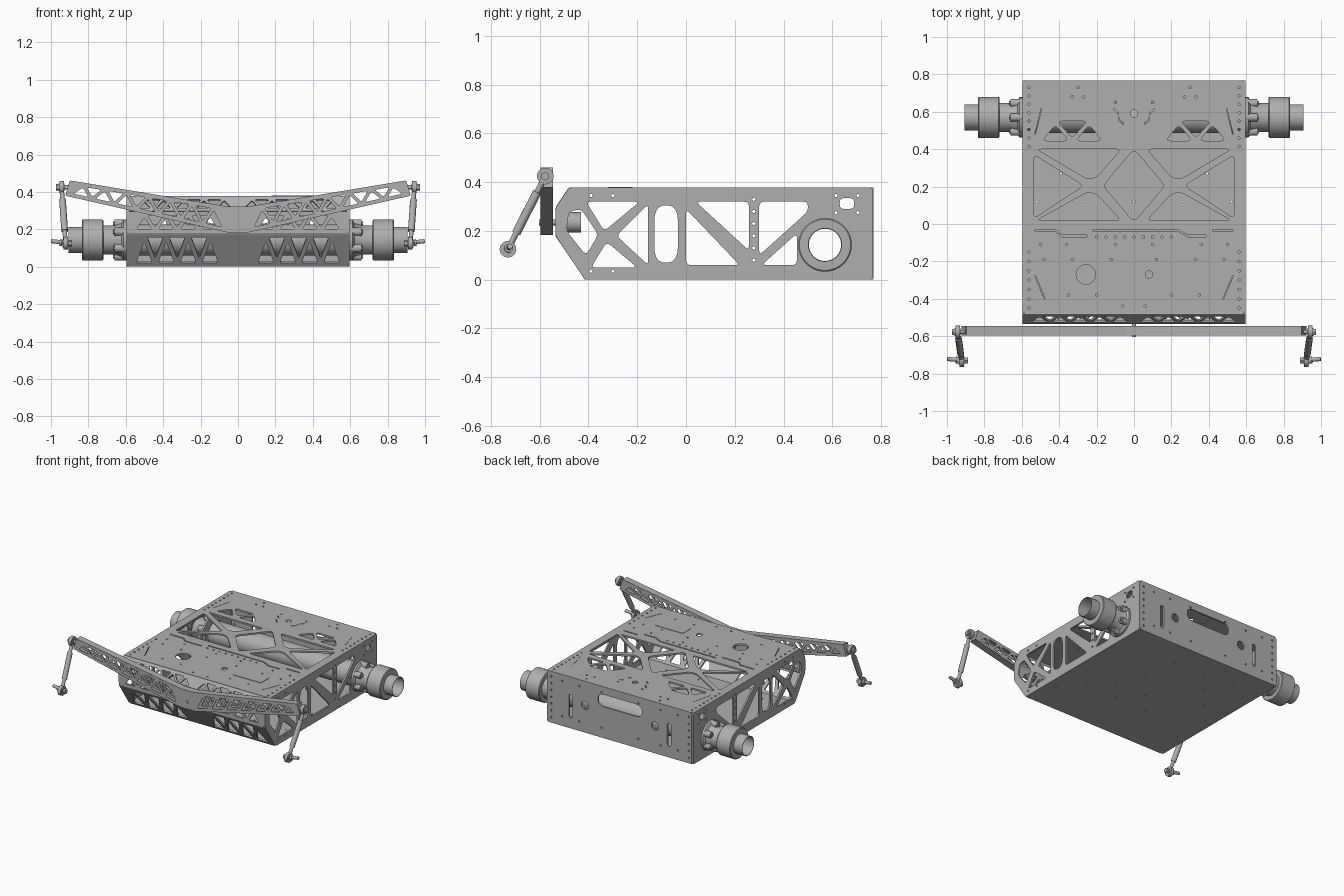
import bpy, bmesh, math
from mathutils import Vector, Matrix

if "Cube" in bpy.data.objects:
    bpy.data.objects.remove(bpy.data.objects["Cube"])

metal = bpy.data.materials.new("grey_metal")
metal.use_nodes = True
metal.diffuse_color = (0.43, 0.43, 0.43, 1)
metal.node_tree.nodes["Principled BSDF"].inputs["Base Color"].default_value = metal.diffuse_color

X, Y, Z = Vector((1, 0, 0)), Vector((0, 1, 0)), Vector((0, 0, 1))
T = 0.012  # sheet thickness


def link(name, mesh):
    obj = bpy.data.objects.new(name, mesh)
    mesh.materials.clear()
    mesh.materials.append(metal)
    bpy.context.collection.objects.link(obj)
    return obj


def finish(name, bm):
    bmesh.ops.recalc_face_normals(bm, faces=bm.faces)
    mesh = bpy.data.meshes.new(name)
    bm.to_mesh(mesh)
    bm.free()
    mesh.shade_smooth()
    mesh.set_sharp_from_angle(angle=math.radians(35))
    return link(name, mesh)


# Flat shapes
def rounded(pts, r=0.02, n=3):
    pts, out = [Vector(p) for p in pts], []
    for i, c in enumerate(pts):
        a, b = pts[i - 1], pts[(i + 1) % len(pts)]
        p = c + (a - c).normalized() * min(r, 0.45 * (a - c).length)
        q = c + (b - c).normalized() * min(r, 0.45 * (b - c).length)
        for k in range(n + 1):
            t = k / n
            out.append(p * (1 - t) ** 2 + c * 2 * t * (1 - t) + q * t * t)
    return out


def rect(x0, x1, y0, y1):
    return [(x0, y0), (x1, y0), (x1, y1), (x0, y1)]


def circle(x, y, r=0.007, n=8):
    return [(x + r * math.cos(2 * math.pi * i / n), y + r * math.sin(2 * math.pi * i / n)) for i in range(n)]


def slit(*pts):
    return list(pts) + [(x, y - 0.009) for x, y in reversed(pts)]


def flip(pts):
    return [(-p[0], p[1]) for p in pts]


def both(shapes):
    return shapes + [flip(s) for s in shapes]


def truss(low0, low1, up0, up1, n, margin):
    """Row of alternating rounded triangles between two lines."""
    ends = [(Vector(low0), Vector(low1)), (Vector(up0), Vector(up1))]
    pts = [ends[i % 2][0].lerp(ends[i % 2][1], i / (n + 1)) for i in range(n + 2)]
    holes = []
    for a, b, c in zip(pts, pts[1:], pts[2:]):
        la, lb, lc = (b - c).length, (c - a).length, (a - b).length
        mid = (a * la + b * lb + c * lc) / (la + lb + lc)
        inradius = abs((b - a).cross(c - a)) / (la + lb + lc)
        k = 1 - margin / inradius
        holes.append(rounded([mid + (p - mid) * k for p in (a, b, c)], 0.012))
    return holes


def plate(name, outline, holes=(), origin=(0, 0, 0), u=X, v=Y, thick=T):
    cu = bpy.data.curves.new(name, "CURVE")
    cu.dimensions, cu.fill_mode, cu.extrude = "2D", "BOTH", thick / 2
    for shape in [outline, *holes]:
        sp = cu.splines.new("POLY")
        sp.points.add(len(shape) - 1)
        for pt, p in zip(sp.points, shape):
            pt.co = (p[0], p[1], 0, 1)
        sp.use_cyclic_u = True
    tmp = bpy.data.objects.new(name, cu)
    bpy.context.collection.objects.link(tmp)
    dg = bpy.context.evaluated_depsgraph_get()
    mesh = bpy.data.meshes.new_from_object(tmp.evaluated_get(dg))
    bpy.data.objects.remove(tmp)
    mesh.shade_flat()
    mat = Matrix((u, v, u.cross(v))).transposed().to_4x4()
    mat.translation = origin
    link(name, mesh).matrix_world = mat


# Round shapes
def rod(name, p, q, r, sides=20):
    p, q = Vector(p), Vector(q)
    bm = bmesh.new()
    mat = Matrix.Translation((p + q) / 2) @ (q - p).to_track_quat("Z", "Y").to_matrix().to_4x4()
    bmesh.ops.create_cone(bm, cap_ends=True, segments=sides, radius1=r, radius2=r, depth=(q - p).length, matrix=mat)
    finish(name, bm)


def lathe_x(name, profile, y, z, s=1):
    bm = bmesh.new()
    vs = [bm.verts.new((s * x, y, z + r)) for x, r in profile]
    es = [bm.edges.new((vs[i - 1], vs[i])) for i in range(len(vs))]
    bmesh.ops.spin(bm, geom=vs + es, cent=(0, y, z), axis=X, angle=2 * math.pi, steps=40)
    bmesh.ops.remove_doubles(bm, verts=bm.verts, dist=1e-4)
    finish(name, bm)


# Side panels
AY, AZ = 0.57, 0.143
side = rounded([(-0.415, 0), (0.766, 0), (0.766, 0.378), (-0.48, 0.378), (-0.535, 0.295), (-0.535, 0.18)], 0.015)
windows = [
    [(-0.41, 0.32), (-0.19, 0.32), (-0.335, 0.2)],
    [(-0.155, 0.31), (-0.155, 0.06), (-0.285, 0.18)],
    [(-0.39, 0.05), (-0.2, 0.05), (-0.325, 0.155)],
    [(-0.49, 0.2), (-0.48, 0.28), (-0.43, 0.29), (-0.36, 0.185), (-0.41, 0.1)],
    [(0.04, 0.32), (0.258, 0.32), (0.258, 0.12)],
    [(0, 0.29), (0, 0.06), (0.22, 0.06)],
    [(0.3, 0.32), (0.5, 0.32), (0.5, 0.28), (0.3, 0.1)],
    [(0.31, 0.06), (0.455, 0.06), (0.455, 0.19)],
    rect(0.63, 0.69, 0.29, 0.335),
]
side_holes = [rounded(w) for w in windows] + [rounded(rect(-0.13, -0.033, 0.07, 0.305), 0.07, 6)]
side_holes += [circle(AY, AZ, 0.085, 32)]
side_holes += [circle(0.278, 0.08 + 0.05 * i) for i in range(6)]
side_holes += [circle(y, z) for y in (-0.39, -0.3) for z in (0.035, 0.345)]
side_holes += [circle(y, z) for y in (0.615, 0.705) for z in (0.275, 0.345)]
for s, n in ((1, "left"), (-1, "right")):
    plate(n + "_side_panel", side, side_holes, (s * 0.59, 0, 0), Y, Z)

# Top panel
W = 0.584
mirrored = [rounded(p, 0.025) for p in (
    [(0.52, 0.4), (0.07, 0.4), (0.2, 0.25), (0.25, 0.24)],
    [(0.52, 0.02), (0.07, 0.02), (0.2, 0.16), (0.25, 0.17)],
    [(0.535, 0.37), (0.535, 0.03), (0.27, 0.205)],
    [(0.17, 0.445), (0.31, 0.445), (0.24, 0.53)],
    [(0.25, 0.55), (0.41, 0.55), (0.33, 0.46)],
    [(0.35, 0.445), (0.49, 0.445), (0.42, 0.53)])]
mirrored += [slit((0.495, 0.62), (0.53, 0.48)), slit((0.53, -0.27), (0.475, -0.4)),
             slit((0.11, 0.62), (0.085, 0.6), (0.08, 0.56), (0.055, 0.54))]
mirrored += [circle(0.562, 0.73 - 0.045 * i) for i in range(8)]
mirrored += [circle(0.562, -0.15 - 0.05 * i) for i in range(7)]
mirrored += [circle(x, -0.19) for x in (0.12, 0.33, 0.48)] + [circle(x, -0.38) for x in (0.2, 0.35)]
mirrored += [circle(x, y) for x, y in ((0.3, 0.73), (0.27, 0.68), (0.33, 0.68), (0.1, 0.65), (0.06, -0.44))]
mirrored += [circle(x, -0.11) for x in (0.1, 0.36, 0.5)]
top_holes = both(mirrored)
top_holes += [circle(0.05 * i, -0.07) for i in range(-4, 5)]
top_holes += [rounded([(0, 0.4), (0.165, 0.205), (0, 0.01), (-0.165, 0.205)], 0.03),
              circle(-0.257, -0.27, 0.052, 28), circle(0.08, -0.27, 0.02, 16), circle(0, 0.59, 0.02, 16),
              slit((-0.53, -0.03), (-0.42, -0.03), (-0.385, -0.06), (-0.25, -0.06)),
              slit((-0.22, -0.03), (0.235, -0.03), (0.29, -0.06), (0.385, -0.06)),
              slit((0.42, -0.03), (0.53, -0.03))]
plate("top_panel", rect(-W, W, -0.478, 0.758), top_holes, (0, 0, 0.372))
plate("top_cover", rounded(rect(0.18, 0.41, -0.32, -0.22), 0.01), [], (0, 0, 0.379), thick=0.004)

# Bottom panel
dots = [circle(0.13 * i, -0.33 + 0.15 * j, 0.006) for i in range(-4, 5) for j in range(7) if (i + j) % 2]
plate("bottom_panel", rect(-W, W, -0.412, 0.758), dots, (0, 0, 0.006))

# Back panel
back = both([rounded(rect(0.385, 0.415, 0.08, 0.25), 0.015), circle(0.285, 0.2, 0.03, 20)]
            + [circle(0.56, 0.04 + 0.05 * i) for i in range(7)]
            + [circle(x, z) for x in (0.15, 0.33, 0.47) for z in (0.07, 0.33)])
back += [rounded(rect(-0.18, 0.18, 0.23, 0.32), 0.06, 6)]
plate("back_panel", rect(-W, W, 0, 0.378), back, (0, 0.762, 0), X, Z)


# Front truss panels, following the folded nose
def nose(name, y0, z0, y1, z1, n, margin, x0):
    v = Vector((0, y1 - y0, z1 - z0))
    h = v.length
    holes = both(truss((x0, 0.012), (0.56, 0.012), (x0, h - 0.012), (0.56, h - 0.012), n, margin))
    plate(name, rect(-W, W, 0, h), holes, (0, y0, z0), X, v.normalized())


nose("front_lower_panel", -0.41, 0.004, -0.529, 0.18, 7, 0.012, 0.09)
nose("front_middle_panel", -0.529, 0.18, -0.529, 0.295, 7, 0.01, 0.09)
nose("front_upper_panel", -0.529, 0.295, -0.478, 0.372, 9, 0.007, 0.02)
rod("front_rail", (-W, -0.525, 0.18), (W, -0.525, 0.18), 0.01, 8)

# Hollow axle, hubs and couplings
lathe_x("axle_tube", [(-0.6, 0.066), (0.6, 0.066), (0.6, 0.084), (-0.6, 0.084)], AY, AZ)
hub = [(0.597, 0.066), (0.597, 0.108), (0.612, 0.108), (0.622, 0.092), (0.662, 0.078), (0.72, 0.078),
       (0.72, 0.105), (0.725, 0.11), (0.83, 0.11), (0.835, 0.105), (0.835, 0.07), (0.905, 0.07), (0.905, 0.066)]
for s, n in ((1, "left"), (-1, "right")):
    lathe_x(n + "_wheel_hub", hub, AY, AZ, s)
    for i in range(6):
        a = math.pi / 3 * i + math.pi / 6
        y, z = AY + 0.088 * math.cos(a), AZ + 0.088 * math.sin(a)
        rod(n + "_hub_lobe", (s * 0.597, y, z), (s * 0.66, y, z), 0.022, 14)
        rod(n + "_hub_bolt", (s * 0.66, y, z), (s * 0.668, y, z), 0.012, 6)

# Rocker bar: hollow truss beam on a central pivot
half = [(0.06, 0.187), (0.92, 0.382), (0.897, 0.458), (0.05, 0.318)]
beam = half + flip(half)[::-1]
beam_holes = both(truss((0.07, 0.2), (0.9, 0.386), (0.07, 0.31), (0.885, 0.446), 13, 0.009)) + [circle(0, 0.235, 0.012, 12)]
for y, n in ((-0.594, "front"), (-0.548, "back")):
    plate("rocker_" + n + "_face", beam, beam_holes, (0, y, 0), X, Z, 0.006)
for i in range(len(beam)):
    p, q = [Vector((c[0], -0.571, c[1])) for c in (beam[i - 1], beam[i])]
    plate("rocker_strip", rect(0, (q - p).length, -0.025, 0.025), [], p, (q - p).normalized(), Y, 0.006)
rod("rocker_pivot_pin", (0, -0.603, 0.235), (0, -0.45, 0.235), 0.012)
rod("rocker_pivot_housing", (0, -0.53, 0.235), (0, -0.43, 0.235), 0.042, 28)

# Drop links with rod ends
for s, n in ((1, "left"), (-1, "right")):
    top, low = Vector((s * 0.943, -0.577, 0.425)), Vector((s * 0.922, -0.73, 0.125))
    rod(n + "_drop_link", top, low, 0.012)
    rod(n + "_link_sleeve", top.lerp(low, 0.22), top.lerp(low, 0.78), 0.018, 12)
    for c, name in ((top, "upper"), (low, "lower")):
        ring = [(-0.012, 0.02), (-0.012, 0.034), (0.012, 0.034), (0.012, 0.02)]
        lathe_x(f"{n}_{name}_rod_end", [(abs(c.x) + x, r) for x, r in ring], c.y, c.z, s)
        rod(f"{n}_{name}_joint_ball", c - X * 0.016, c + X * 0.016, 0.021)
    rod(n + "_upper_bolt", top - X * s * 0.045, top + X * s * 0.02, 0.011)
    rod(n + "_upper_bolt_head", top + X * s * 0.016, top + X * s * 0.03, 0.018, 6)
    tip = Vector((s * 0.998, -0.722, 0.137))
    rod(n + "_lower_bolt", low - X * s * 0.03, tip, 0.011)
    rod(n + "_lower_bolt_head", low - X * s * 0.035, low - X * s * 0.018, 0.018, 6)
    rod(n + "_lower_bolt_collar", low.lerp(tip, 0.25), low.lerp(tip, 0.4), 0.018, 12)
